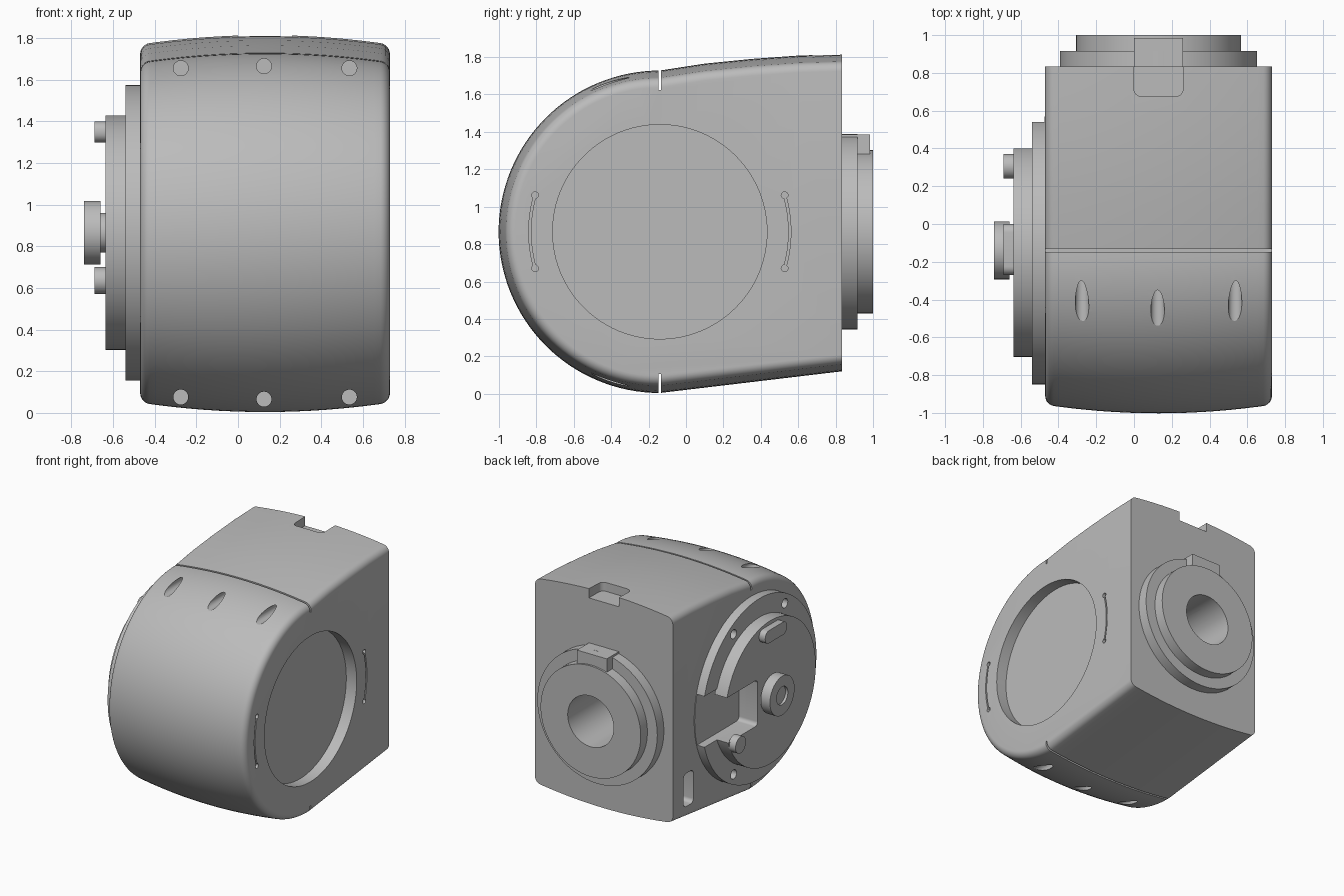
import bpy, bmesh, math
from mathutils import Matrix, Vector

cube = bpy.data.objects.get("Cube")
if cube:
    bpy.data.objects.remove(cube, do_unlink=True)

grey = bpy.data.materials.new("plain grey")
grey.use_nodes = True
colour = (0.5, 0.5, 0.5, 1)
grey.diffuse_color = colour
grey.node_tree.nodes["Principled BSDF"].inputs["Base Color"].default_value = colour

CY, CZ, R = -0.14, 0.866, 0.862      # axis and radius of the round front
MID, LEFT, RIGHT, BACK = 0.13, 0.73, -0.47, 0.835


def make(name, bm):
    bmesh.ops.recalc_face_normals(bm, faces=bm.faces)
    mesh = bpy.data.meshes.new(name)
    bm.to_mesh(mesh)
    bm.free()
    mesh.materials.append(grey)
    ob = bpy.data.objects.new(name, mesh)
    bpy.context.collection.objects.link(ob)
    return ob


def cylinder(name, axis, a, b, u, v, r, sides=96):
    """Cylinder from a to b along axis 'X' or 'Y'; u, v centre it on the other two."""
    bm = bmesh.new()
    mid = (a + b) / 2
    if axis == 'X':
        turn, pos = Matrix.Rotation(math.pi / 2, 4, 'Y'), (mid, u, v)
    else:
        turn, pos = Matrix.Rotation(math.pi / 2, 4, 'X'), (u, mid, v)
    bmesh.ops.create_cone(bm, cap_ends=True, segments=sides, radius1=r, radius2=r,
                          depth=abs(b - a), matrix=Matrix.Translation(pos) @ turn)
    return make(name, bm)


def box(name, x, y, z, axis=None, bevel=0):
    """Box from ranges, with the edges along one axis rounded."""
    bm = bmesh.new()
    lo, hi = Vector((x[0], y[0], z[0])), Vector((x[1], y[1], z[1]))
    bmesh.ops.create_cube(bm, size=1, matrix=Matrix.Translation((lo + hi) / 2)
                          @ Matrix.Diagonal((*(hi - lo), 1)))
    if bevel:
        i = 'XYZ'.index(axis)
        edges = [e for e in bm.edges if abs((e.verts[0].co - e.verts[1].co)[i]) > 1e-4]
        bmesh.ops.bevel(bm, geom=edges, offset=bevel, segments=6, profile=0.5, affect='EDGES')
    return make(name, bm)


def arc_slot(name, radius, half_angle, centre, width, x):
    """Thin curved bar around the main axis."""
    bm = bmesh.new()
    rings = []
    for i in range(17):
        t = centre + half_angle * (i / 8 - 1)
        rings.append([bm.verts.new((xx, CY + rr * math.cos(t), CZ + rr * math.sin(t)))
                      for xx, rr in ((x[0], radius - width), (x[1], radius - width),
                                     (x[1], radius + width), (x[0], radius + width))])
    for p, q in zip(rings, rings[1:]):
        for k in range(4):
            bm.faces.new((p[k], p[k - 1], q[k - 1], q[k]))
    bm.faces.new(rings[0])
    bm.faces.new(rings[-1])
    return make(name, bm)


def cut(ob, cutters):
    bpy.context.view_layer.objects.active = ob
    for c in cutters:
        c.hide_render = True
        m = ob.modifiers.new("cut", 'BOOLEAN')
        m.operation, m.solver, m.object = 'DIFFERENCE', 'EXACT', c
        bpy.ops.object.modifier_apply(modifier=m.name)
        bpy.data.objects.remove(c, do_unlink=True)


def profile(d):
    """Side outline shrunk by d: flat back, sloping top and bottom, round front."""
    pts = [(BACK, 0.12 + d)]
    for i in range(65):
        t = -math.pi / 2 - math.pi * i / 64
        pts.append((CY + (R - d) * math.cos(t), CZ + (R - d) * math.sin(t)))
    pts += [(y, z - d) for y, z in ((0.1, 1.765), (0.35, 1.79), (0.6, 1.808), (BACK, 1.815))]
    return pts


# Main housing: crowned across its width with rounded side edges
fillet, half = 0.045, (LEFT - RIGHT) / 2
stations = []
for i in range(7):
    a = math.pi / 2 * i / 6
    stations.append((half - fillet + fillet * math.sin(a), fillet * (1 - math.cos(a))))
right_side = [(-u, f) for u, f in reversed(stations)]
middle = [(half * k / 8, 0) for k in range(-7, 8)]
bm = bmesh.new()
rings = []
for u, f in right_side + middle + stations:
    d = 0.045 * (u / half) ** 2 + f
    rings.append([bm.verts.new((MID + u, y, z)) for y, z in profile(d)])
for p, q in zip(rings, rings[1:]):
    for k in range(len(p)):
        bm.faces.new((p[k - 1], p[k], q[k], q[k - 1]))
bm.faces.new(rings[0])
bm.faces.new(rings[-1])
housing = make("housing", bm)

cutters = [
    cylinder("side_recess", 'X', LEFT - 0.09, LEFT + 0.1, CY, CZ, 0.573),
    box("top_seam", (-1, 1), (-0.147, -0.133), (1.625, 2)),
    box("bottom_seam", (-1, 1), (-0.147, -0.133), (-1, 0.105)),
    box("rear_top_notch", (0, 0.26), (0.675, 1), (1.74, 2), 'Z', 0.04),
    box("side_slot", (-0.7, RIGHT + 0.1), (0.58, 0.70), (0.23, 0.49), 'X', 0.03),
    cylinder("rear_bore", 'Y', 0.4, 1.2, MID, CZ, 0.2, 64),
]
# Drilled screw pockets along the front, top and bottom
for x, rise in ((-0.275, 0.79), (0.125, 0.80), (0.535, 0.79)):
    for s in (1, -1):
        cutters.append(cylinder("screw_pocket", 'Y', -1.2, -0.22, x, CZ + s * rise, 0.036, 32))
# Curved slits with round ends beside the recess
for centre, r in ((0, 0.695), (math.pi, 0.695)):
    cutters.append(arc_slot("slit", r, 0.28, centre, 0.006, (LEFT - 0.1, LEFT + 0.1)))
    for s in (-0.285, 0.285):
        t = centre + s
        cutters.append(cylinder("slit_end", 'X', LEFT - 0.1, LEFT + 0.1, CY + r * math.cos(t),
                                CZ + r * math.sin(t), 0.018, 20))
cut(housing, cutters)

# Stepped side plates with a notch open towards the back
outer_plate = cylinder("outer_side_plate", 'X', RIGHT + 0.02, -0.54, CY, CZ, 0.71, 128)
holes = [cylinder("plate_hole", 'X', -0.48, -0.6, CY + 0.637 * math.cos(math.radians(a)),
                  CZ + 0.637 * math.sin(math.radians(a)), 0.036, 24) for a in (60, 120, 240, 300)]
notch = box("outer_notch", (-0.7, RIGHT - 0.005), (0.02, 1), (CZ - 0.2, CZ + 0.2), 'X', 0.03)
cut(outer_plate, holes + [notch])
inner_plate = cylinder("inner_side_plate", 'X', -0.53, -0.637, CY, CZ, 0.563, 128)
cut(inner_plate, [box("inner_notch", (-0.7, -0.4), (0.02, 1), (CZ - 0.2, CZ + 0.16), 'X', 0.03)])

# Studs and hub on the side plate
hub = cylinder("hub", 'X', -0.66, -0.74, CY, CZ, 0.153, 64)
cut(hub, [cylinder("hub_hole", 'X', -0.72, -0.8, CY, CZ, 0.07, 48)])
cylinder("hub_collar", 'X', -0.63, -0.665, CY, CZ, 0.095, 48)
cylinder("round_stud", 'X', -0.63, -0.69, 0.305, 0.635, 0.065, 40)
box("long_stud", (-0.69, -0.63), (-0.27, 0), (1.30, 1.40), 'X', 0.045)

# Stepped rear mount with a bore and key
rear_flange = cylinder("rear_flange", 'Y', 0.82, 0.917, MID, CZ, 0.522, 128)
rear_boss = cylinder("rear_boss", 'Y', 0.91, 1.0, MID, CZ, 0.436, 128)
for ob in (rear_flange, rear_boss):
    cut(ob, [cylinder("mount_bore", 'Y', 0.7, 1.2, MID, CZ, 0.2, 64)])
box("rear_key", (0, 0.26), (0.83, 0.985), (1.25, 1.387))

# Smooth round surfaces, crisp edges
bpy.ops.object.select_all(action='DESELECT')
for ob in bpy.context.collection.objects:
    if ob.type == 'MESH' and grey.name in ob.data.materials:
        ob.select_set(True)
        bpy.context.view_layer.objects.active = ob
bpy.ops.object.shade_smooth_by_angle(angle=math.radians(25))
